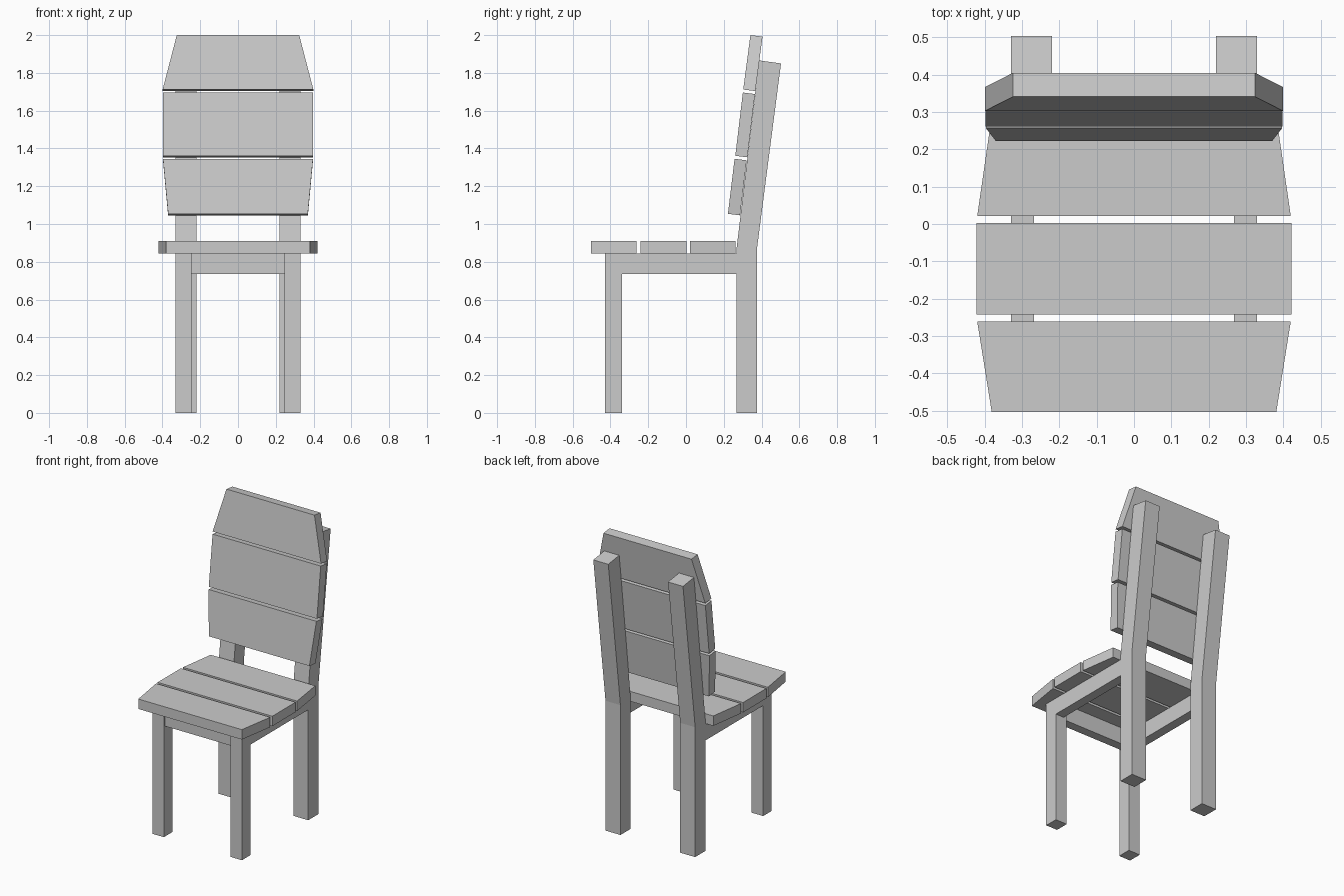
import bpy
import bmesh
from mathutils import Vector

if "Cube" in bpy.data.objects:
    bpy.data.objects.remove(bpy.data.objects["Cube"], do_unlink=True)

# Single plain grey finish
grey = bpy.data.materials.new("plain grey")
grey.use_nodes = True
colour = (0.6, 0.6, 0.6, 1)
grey.diffuse_color = colour
grey.node_tree.nodes["Principled BSDF"].inputs["Base Color"].default_value = colour


def extrude(name, outline, offset):
    """Solid made by sweeping a flat outline along an offset."""
    bm = bmesh.new()
    face = bm.faces.new([bm.verts.new(p) for p in outline])
    swept = bmesh.ops.extrude_face_region(bm, geom=[face])
    verts = [g for g in swept["geom"] if isinstance(g, bmesh.types.BMVert)]
    bmesh.ops.translate(bm, verts=verts, vec=Vector(offset))
    bmesh.ops.recalc_face_normals(bm, faces=bm.faces)
    mesh = bpy.data.meshes.new(name)
    bm.to_mesh(mesh)
    bm.free()
    mesh.materials.append(grey)
    obj = bpy.data.objects.new(name, mesh)
    bpy.context.collection.objects.link(obj)
    return obj


def box(name, x, y, z):
    outline = [(x[0], y[0], z[0]), (x[1], y[0], z[0]),
               (x[1], y[1], z[0]), (x[0], y[1], z[0])]
    return extrude(name, outline, (0, 0, z[1] - z[0]))


def board(name, half_a, half_b, a, b, offset):
    """Tapered plank between two cross lines, a and b, each given as (y, z)."""
    outline = [(-half_a, *a), (half_a, *a), (half_b, *b), (-half_b, *b)]
    return extrude(name, outline, offset)


SEAT_BOTTOM, SEAT_TOP, RAIL_BOTTOM = 0.845, 0.911, 0.735
OUTER = 0.33

# Legs and side rails, the rear legs bending back into posts
post = [(0.267, 0), (0.375, 0), (0.375, 0.864), (0.503, 1.85),
        (0.387, 1.866), (0.267, 0.864)]
for side, s in (("left", 1), ("right", -1)):
    extrude(f"{side}_back_post", [(s * OUTER, y, z) for y, z in post],
            (-s * 0.11, 0, 0))
    box(f"{side}_front_leg", sorted((s * 0.245, s * OUTER)),
        (-0.43, -0.34), (0, SEAT_BOTTOM))
    box(f"{side}_seat_rail", sorted((s * 0.268, s * OUTER)),
        (-0.34, 0.267), (RAIL_BOTTOM, SEAT_BOTTOM))

# Front rail
box("front_seat_rail", (-0.245, 0.245), (-0.42, -0.36),
    (RAIL_BOTTOM, SEAT_BOTTOM))

# Seat planks: half widths and y at front and rear edges
seat = {"front": (0.381, 0.42, -0.504, -0.261),
        "middle": (0.422, 0.422, -0.242, 0.003),
        "back": (0.42, 0.385, 0.021, 0.263)}
for place, (w0, w1, y0, y1) in seat.items():
    board(f"{place}_seat_plank", w0, w1, (y0, SEAT_BOTTOM), (y1, SEAT_BOTTOM),
          (0, 0, SEAT_TOP - SEAT_BOTTOM))

# Leaning backrest slats: half widths, lower and upper front edges
slats = {"lower": (0.37, 0.397, (0.222, 1.054), (0.257, 1.345)),
         "middle": (0.398, 0.398, (0.261, 1.361), (0.301, 1.696)),
         "upper": (0.399, 0.324, (0.303, 1.712), (0.341, 2.0))}
for place, (w0, w1, low, high) in slats.items():
    board(f"{place}_back_slat", w0, w1, low, high, (0, 0.064, -0.008))
